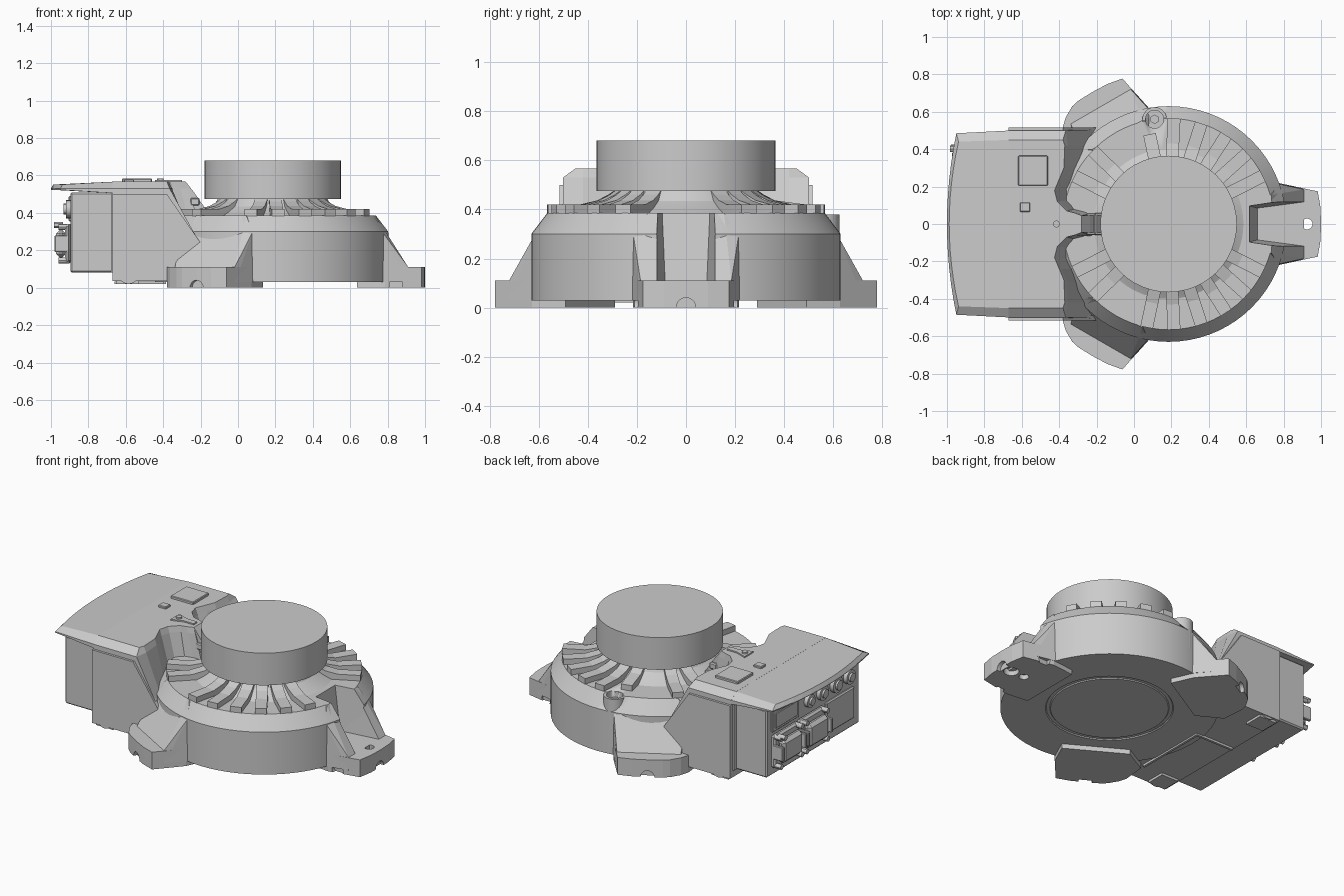
import bpy, bmesh, math
from mathutils import Matrix, Vector

if "Cube" in bpy.data.objects:
    bpy.data.objects.remove(bpy.data.objects["Cube"])

CX = 0.185                                   # centre of the round housing
AX = Matrix.Translation((CX, 0, 0))


def spin_to(deg):
    return AX @ Matrix.Rotation(math.radians(deg), 4, 'Z')


def finish(bm, name, mat=None, smooth=None):
    if mat:
        bm.transform(mat)
    bmesh.ops.recalc_face_normals(bm, faces=bm.faces)
    me = bpy.data.meshes.new(name)
    bm.to_mesh(me)
    bm.free()
    ob = bpy.data.objects.new(name, me)
    bpy.context.collection.objects.link(ob)
    if smooth:
        bpy.ops.object.select_all(action='DESELECT')
        ob.select_set(True)
        bpy.context.view_layer.objects.active = ob
        bpy.ops.object.shade_smooth_by_angle(angle=math.radians(smooth))
    return ob


def loft(name, rings, mat=None):
    bm = bmesh.new()
    vs = [[bm.verts.new(p) for p in r] for r in rings]
    n = len(vs[0])
    for a, b in zip(vs, vs[1:]):
        for i in range(n):
            bm.faces.new((a[i], a[(i + 1) % n], b[(i + 1) % n], b[i]))
    bm.faces.new(vs[0])
    bm.faces.new(vs[-1][::-1])
    return finish(bm, name, mat)


def prism(name, outline, z0, z1, mat=None):
    return loft(name, [[(x, y, z) for x, y in outline] for z in (z0, z1)], mat)


def hull(name, pts, mat=None):
    bm = bmesh.new()
    for p in pts:
        bm.verts.new(p)
    bmesh.ops.convex_hull(bm, input=bm.verts)
    return finish(bm, name, mat)


def box(name, x, y, z, bevel=0.0):
    bm = bmesh.new()
    bmesh.ops.create_cube(bm, size=1)
    bm.transform(Matrix.LocRotScale(Vector((sum(x) / 2, sum(y) / 2, sum(z) / 2)), None,
                                    Vector((x[1] - x[0], y[1] - y[0], z[1] - z[0]))))
    if bevel:
        bmesh.ops.bevel(bm, geom=bm.edges[:], offset=bevel, segments=1, affect='EDGES')
    return finish(bm, name)


def lathe(name, prof, steps, mat=AX, smooth=None):
    bm = bmesh.new()
    vs = [bm.verts.new((r, 0, z)) for r, z in prof]
    es = [bm.edges.new(p) for p in zip(vs, vs[1:])]
    bmesh.ops.spin(bm, geom=vs + es, axis=(0, 0, 1), cent=(0, 0, 0), steps=steps,
                   angle=math.tau, use_merge=True)
    bmesh.ops.remove_doubles(bm, verts=bm.verts, dist=1e-5)
    return finish(bm, name, mat, smooth)


def cyl(name, r, p, length, axis='Z', mat=None, seg=24):
    bm = bmesh.new()
    bmesh.ops.create_cone(bm, cap_ends=True, segments=seg, radius1=r, radius2=r, depth=length)
    if axis == 'X':
        bm.transform(Matrix.Rotation(math.pi / 2, 4, 'Y'))
    elif axis == 'Y':
        bm.transform(Matrix.Rotation(math.pi / 2, 4, 'X'))
    bm.transform(Matrix.Translation(p))
    return finish(bm, name, mat, 30)


def cut(ob, cutters):
    for c in cutters:
        m = ob.modifiers.new('cut', 'BOOLEAN')
        m.operation, m.solver, m.object = 'DIFFERENCE', 'EXACT', c
    bpy.context.view_layer.update()
    me = bpy.data.meshes.new_from_object(ob.evaluated_get(bpy.context.evaluated_depsgraph_get()))
    ob.modifiers.clear()
    ob.data = me


# round housing, with a circular groove underneath
body = lathe('round_housing', [(0, .03), (.34, .03), (.345, .036), (.365, .036), (.37, .03),
                               (.63, .03), (.63, .30), (.565, .385), (.40, .385), (.36, .405),
                               (.315, .435), (.29, .48), (0, .48)], 72, smooth=25)
lathe('top_drum', [(0, .475), (.365, .475), (.365, .68), (0, .68)], 48, smooth=20)

# three feet: plate, sloping cheeks, and a pocket between them
pockets = []
for deg, side in ((0, 0), (120, 1), (-120, -1)):
    M = spin_to(deg)
    right = [(.60, -.215), (.797, -.175), (.812, -.09), (.815, 0)]
    left = [(.812, .09), (.797, .175), (.60, .215)]
    if side:
        left = [(.812, .09), (.803, .131), (.77, .19), (.733, .229), (.60, .29)]
    outline = right + left + [(.45, .2), (.45, -.2)]
    if side < 0:
        outline = [(x, -y) for x, y in outline]
    plate = prism('foot_plate', outline, 0, .11, M)
    cheeks = hull('foot_cheeks', [(r, s * w, z) for s in (1, -1) for r, w, z in
                  ((.47, .15, .385), (.55, .155, .385), (.725, .185, .11), (.725, .19, .03),
                   (.585, .215, .30), (.585, .22, .03), (.47, .15, .03))], M)
    pocket = hull('foot_pocket_cutter', [(r, s * w, z) for s in (1, -1) for r, w, z in
                  ((.475, .085, .11), (.85, .135, .11), (.42, .1, .46), (.85, .165, .46))], M)
    holes = [cyl('hole_cutter', .029, (r, 0, .05), .3, mat=M) for r in (.645, .74)]
    holes.append(cyl('bore_cutter', .045, (.74, 0, 0), .08, mat=M))
    holes.append(cyl('end_notch_cutter', .04, (.815, 0, 0), .05, 'X', M))
    if not side:
        holes += [cyl('side_notch_cutter', .035, (.66, s * .205, .02), .04, 'Y', M) for s in (1, -1)]
    cut(plate, holes)
    cut(cheeks, [pocket])
    pockets.append(pocket)
    for h in holes:
        bpy.data.objects.remove(h)

# filler port on the housing shoulder
port_cut = cyl('port_cutter', .048, (.11, .56, .42), .2)
port = cyl('filler_port', .065, (.11, .56, .28), .2)
cut(port, [port_cut])
cut(body, pockets + [port_cut])
for c in pockets + [port_cut]:
    bpy.data.objects.remove(c)
cyl('port_plug', .025, (.11, .56, .33), .05, seg=6)

# radial cooling fins
fin = [(.28, .37), (.565, .37), (.565, .42), (.43, .42), (.36, .437), (.315, .46), (.29, .478), (.28, .478)]
for a in (27, 42, 57, 72, 87, 102, 136, 153):
    for s in (1, -1):
        if s == 1 and a == 102:              # this one is shortened beside the port
            prof = [(min(r, .49), z) for r, z in fin if r != .43]
        else:
            prof = fin
        loft('cooling_fin', [[(r, w, z) for r, z in prof] for w in (-.034, .034)], spin_to(s * a))

# control box with scooped front, lofted from mirrored half outlines
top = [(-.28, .045), (-.32, .06), (-.36, .07), (-.41, .12), (-.425, .18), (-.40, .24),
       (-.375, .30), (-.37, .42)]
low = [(-.17, .07), (-.23, .07), (-.29, .085), (-.32, .13), (-.32, .19), (-.29, .24),
       (-.27, .32), (-.23, .42)]


def ring(t, z, corner, wide):
    h = [(a + (b - a) * t, c + (d - c) * t, z) for (a, c), (b, d) in zip(top, low)]
    h += [(corner, wide, z), (-.67, wide, z)]
    return h + [(x, -y, z) for x, y, z in reversed(h)]


loft('control_box', [ring(0, .567, -.38, .45), ring(.12, .53, -.365, .50),
                     ring(1, .23, -.20, .505), ring(1, .035, -.20, .505)])

# overhanging lid with a bowed end
ys = [i / 6 for i in range(-6, 7)]


def lid_ring(w0, w1, z0, z1, inset):
    p = [(-1 + inset + .05 * t * t, t * w1, z1) for t in ys]
    return [(-.66, -w0, z0)] + p + [(-.66, w0, z0)]


loft('lid', [lid_ring(.45, .44, .567, .552, .012), lid_ring(.50, .485, .53, .53, 0),
             lid_ring(.50, .485, .505, .523, 0)])

# rear electrics housing, side strips and underside details
box('rear_housing', (-.895, -.66), (-.465, .465), (.08, .51), .008)
for s in (1, -1):
    hull('side_strip', [(x, s * y, z) for y in (.49, .515) for x, z in
         ((-.67, .035), (-.67, .50), (-.38, .50), (-.20, .24), (-.20, .035))])
    box('side_seam', (-.68, -.655), sorted((s * .46, s * .49)), (.08, .51))
    cyl('side_lug', .055, (-.585, s * .47, .075), .08, 'Y')
    box('under_rail', (-.65, -.53), sorted((s * .38, s * .50)), (.02, .04))
box('under_ridge_long', (-.40, -.385), (-.38, .10), (.02, .034))
box('under_ridge_cross', (-.66, -.385), (.09, .105), (.02, .034))

# top plates, warning pad and hinge
box('label_pad', (-.62, -.46), (.205, .365), (.56, .583), .004)
box('small_pad', (-.61, -.555), (.065, .115), (.56, .58), .004)
prism('latch_plate', [(-.445, -.045), (-.445, .045), (-.37, .018), (-.30, .018), (-.30, -.018),
                      (-.37, -.018)], .56, .575)
cyl('latch_screw', .018, (-.415, 0, .575), .02)
hull('hinge_block', [(x, s * .045, z) for s in (1, -1) for x, z in
     ((-.28, .567), (-.235, .51), (-.18, .43), (-.16, .38), (-.28, .38))])
for z0, x0 in ((.40, -.19), (.46, -.225)):
    box('hinge_rib', (x0 - .03, x0 + .02), (-.06, .06), (z0 - .02, z0 + .02), .006)

# plug connectors with clamp levers on the rear face
for y in (.30, .04):
    box('connector_flange', (-.925, -.89), (y - .125, y + .125), (.13, .34), .012)
    box('connector_shell', (-.972, -.92), (y - .10, y + .10), (.16, .31), .02)
    for s in (1, -1):
        for z in (.145, .325):
            cyl('connector_bolt', .016, (-.935, y + s * .105, z), .05, 'X', seg=12)
        box('clamp_lever', (-.98, -.90), (y + s * .115 - .01, y + s * .115 + .01), (.19, .28), .004)
box('window_frame', (-.905, -.89), (.15, .42), (.355, .49), .005)
box('window_pane', (-.912, -.90), (.175, .395), (.375, .47), .003)
box('service_cover', (-.91, -.89), (-.40, -.12), (.14, .34), .007)
for y, r in ((.05, .04), (-.08, .045), (-.22, .05), (-.35, .045)):
    cyl('round_socket', r, (-.905, y, .42), .03, 'X')
    cyl('socket_cap', r * .6, (-.915, y, .42), .035, 'X')
cyl('side_pin', .016, (-.96, .40, .335), .05, 'X', seg=12)
